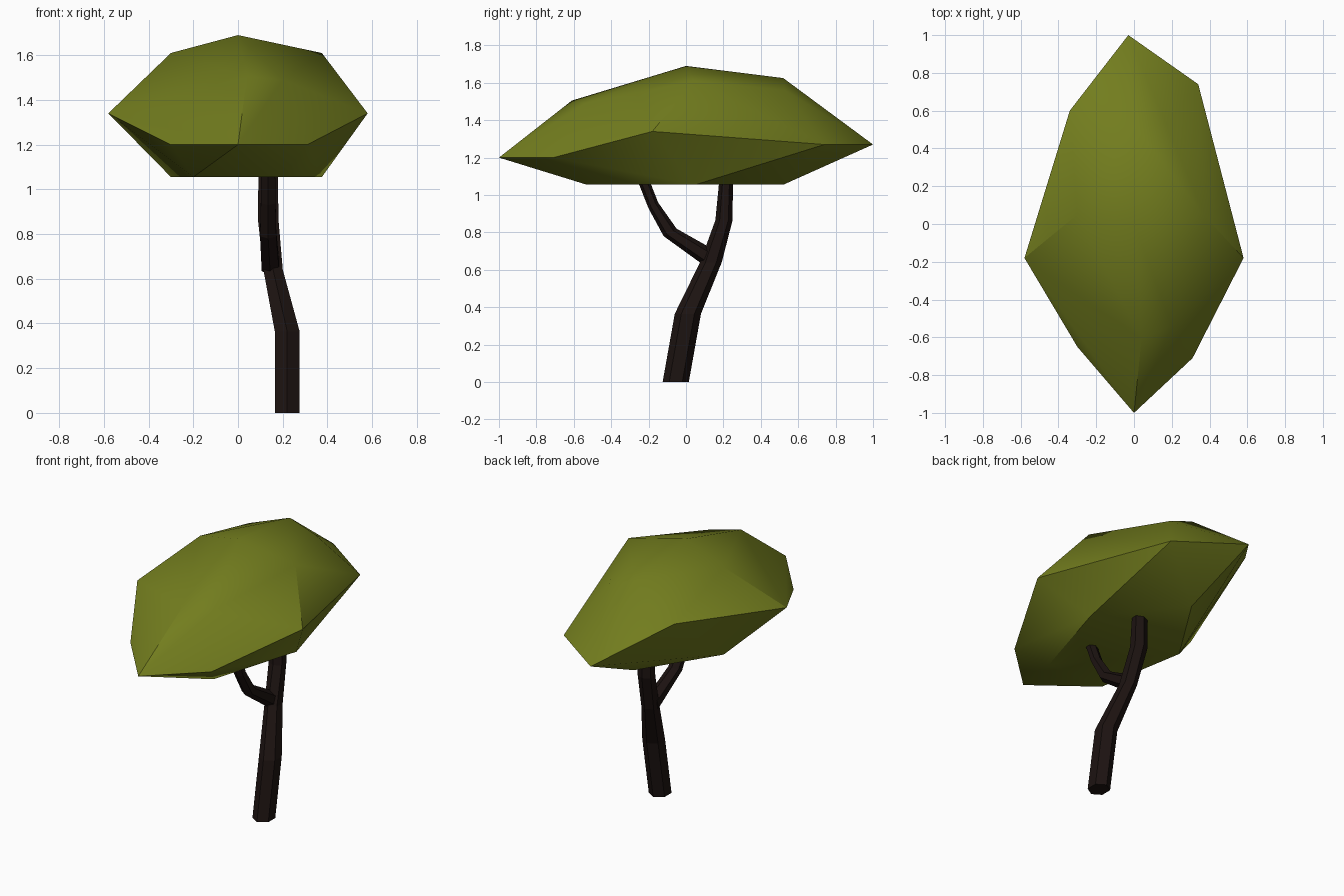
import bpy, bmesh
from math import sin, cos, pi, radians

if "Cube" in bpy.data.objects:
    bpy.data.objects.remove(bpy.data.objects["Cube"])


def material(name, rgb):
    m = bpy.data.materials.new(name)
    m.diffuse_color = (*rgb, 1)
    m.use_nodes = True
    m.node_tree.nodes["Principled BSDF"].inputs["Base Color"].default_value = m.diffuse_color
    return m


def finish(bm, name, mat):
    bmesh.ops.recalc_face_normals(bm, faces=bm.faces)
    me = bpy.data.meshes.new(name)
    bm.to_mesh(me)
    bm.free()
    ob = bpy.data.objects.new(name, me)
    bpy.context.collection.objects.link(ob)
    me.materials.append(mat)
    return ob


def limb(name, rings, mat):
    """Six-sided tube; each ring is x, y, z, x radius, y radius, tilt in degrees."""
    bm = bmesh.new()
    loops = []
    for x, y, z, rx, ry, tilt in rings:
        t = radians(tilt)
        loop = []
        for i in range(6):
            a = pi / 2 + i * pi / 3
            v = ry * sin(a)
            loop.append(bm.verts.new((x + rx * cos(a), y + v * cos(t), z + v * sin(t))))
        loops.append(loop)
    for a, b in zip(loops, loops[1:]):
        for i in range(6):
            j = (i + 1) % 6
            bm.faces.new((a[i], a[j], b[j], b[i]))
    bm.faces.new(loops[0])
    bm.faces.new(loops[-1])
    return finish(bm, name, mat)


bark = material("bark", (0.012, 0.0065, 0.0055))
leaves = material("leaves", (0.17, 0.205, 0.013))

# Leaning trunk
limb("trunk", [
    (0.22, -0.055, 0.0, 0.064, 0.07, 0),
    (0.22, 0.01, 0.365, 0.064, 0.07, 0),
    (0.157, 0.133, 0.64, 0.05, 0.058, 0),
    (0.135, 0.203, 0.865, 0.053, 0.046, 0),
    (0.135, 0.215, 1.09, 0.05, 0.036, 0)], bark)

# Side branch
limb("branch", [
    (0.145, 0.13, 0.66, 0.045, 0.052, 73),
    (0.135, -0.085, 0.80, 0.042, 0.04, 30),
    (0.135, -0.175, 0.945, 0.038, 0.03, 30),
    (0.135, -0.232, 1.09, 0.036, 0.032, 0)], bark)

# Faceted canopy: rim, crown and flat underside points wrapped in a hull
rim = [(-0.03, 1.0, 1.27), (0.34, 0.74, 1.27), (0.58, -0.18, 1.34), (0.31, -0.71, 1.2),
       (0, -1.0, 1.2), (-0.30, -0.65, 1.2), (-0.58, -0.18, 1.34), (-0.34, 0.6, 1.47)]
crown = [(0, 0, 1.69), (-0.3, 0.05, 1.61), (0.375, 0.04, 1.61), (0, 0.52, 1.625),
         (0.17, 0.53, 1.56), (0.04, -0.61, 1.505), (0.2, -0.54, 1.49)]
under = [(x, y, 1.055) for x, y in
         ((-0.2, -0.53), (0.2, -0.53), (0.375, 0.05), (0.0, 0.52), (-0.3, 0.05))]
bm = bmesh.new()
for p in rim + crown + under:
    bm.verts.new(p)
bmesh.ops.convex_hull(bm, input=bm.verts)
canopy = finish(bm, "canopy", leaves)

bpy.ops.object.select_all(action='DESELECT')
canopy.select_set(True)
bpy.context.view_layer.objects.active = canopy
bpy.ops.object.shade_smooth_by_angle(angle=radians(30))
